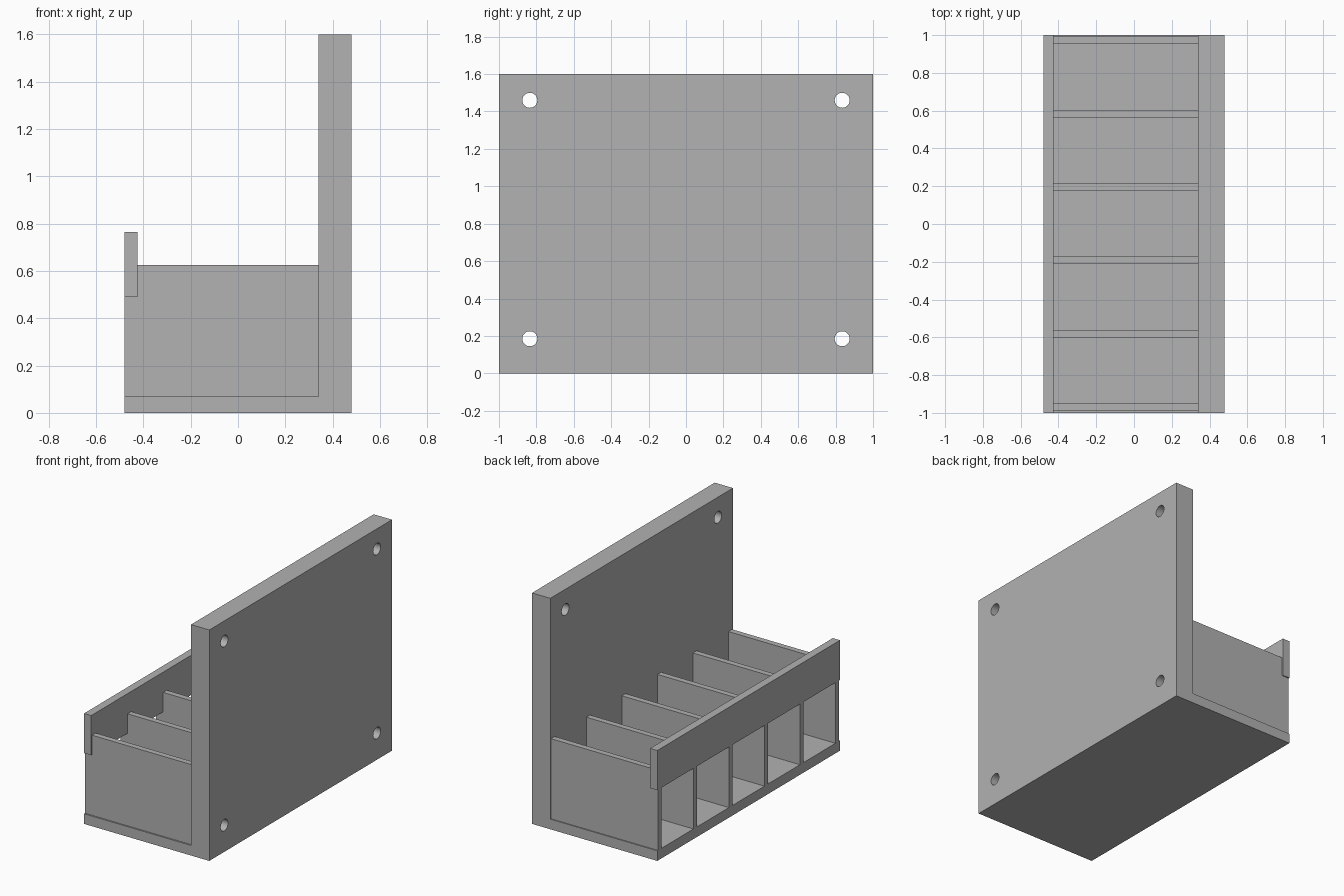
import bpy
import bmesh
import math
from mathutils import Matrix, Vector

if "Cube" in bpy.data.objects:
    bpy.data.objects.remove(bpy.data.objects["Cube"])

GREY = (0.445, 0.445, 0.445, 1)
grey = bpy.data.materials.new("plain grey")
grey.use_nodes = True
grey.diffuse_color = GREY
grey.node_tree.nodes["Principled BSDF"].inputs["Base Color"].default_value = GREY


def add_object(name, bm):
    bmesh.ops.recalc_face_normals(bm, faces=bm.faces[:])
    mesh = bpy.data.meshes.new(name)
    bm.to_mesh(mesh)
    bm.free()
    mesh.materials.append(grey)
    obj = bpy.data.objects.new(name, mesh)
    bpy.context.collection.objects.link(obj)
    return obj


def extrude_xz(name, profile, y0, y1):
    """Extrude an x-z outline along y."""
    bm = bmesh.new()
    face = bm.faces.new([bm.verts.new((x, y0, z)) for x, z in profile])
    ext = bmesh.ops.extrude_face_region(bm, geom=[face])
    moved = [v for v in ext["geom"] if isinstance(v, bmesh.types.BMVert)]
    bmesh.ops.translate(bm, verts=moved, vec=Vector((0, y1 - y0, 0)))
    return add_object(name, bm)


def rect(x0, x1, z0, z1):
    return [(x0, z0), (x1, z0), (x1, z1), (x0, z1)]


FRONT, RAIL_IN, WALL, BACK = -0.48, -0.425, 0.34, 0.48
FLOOR, RAIL_LOW, DIVIDER_TOP, RAIL_TOP = 0.07, 0.49, 0.625, 0.765

# Floor, upright wall plate and retaining rail
extrude_xz("floor", rect(FRONT, WALL, 0, FLOOR), -1, 1)
plate = extrude_xz("wall_plate", rect(WALL, BACK, 0, 1.6), -1, 1)
extrude_xz("retaining_rail", rect(FRONT, RAIL_IN, RAIL_LOW, RAIL_TOP), -1, 1)

# Six dividers, notched to carry the rail
notched = [(FRONT, FLOOR), (WALL, FLOOR), (WALL, DIVIDER_TOP),
           (RAIL_IN, DIVIDER_TOP), (RAIL_IN, RAIL_LOW), (FRONT, RAIL_LOW)]
for i in range(6):
    y = -0.97 + i * 0.3885
    extrude_xz(f"divider_{i + 1}", notched, y - 0.02, y + 0.02)

# Four screw holes through the wall plate
bm = bmesh.new()
for y in (-0.835, 0.835):
    for z in (0.185, 1.46):
        place = Matrix.Translation((0.41, y, z)) @ Matrix.Rotation(math.pi / 2, 4, "Y")
        bmesh.ops.create_cone(bm, cap_ends=True, segments=48, radius1=0.04,
                              radius2=0.04, depth=0.3, matrix=place)
cutter = add_object("screw_hole_cutter", bm)
cutter.hide_render = True
holes = plate.modifiers.new("screw holes", "BOOLEAN")
holes.operation = "DIFFERENCE"
holes.solver = "EXACT"
holes.object = cutter

# Apply the holes, drop the cutter and smooth the bores
bpy.ops.object.select_all(action="DESELECT")
plate.select_set(True)
bpy.context.view_layer.objects.active = plate
bpy.ops.object.modifier_apply(modifier=holes.name)
bpy.data.objects.remove(cutter)
bpy.ops.object.shade_smooth_by_angle(angle=math.radians(30))
